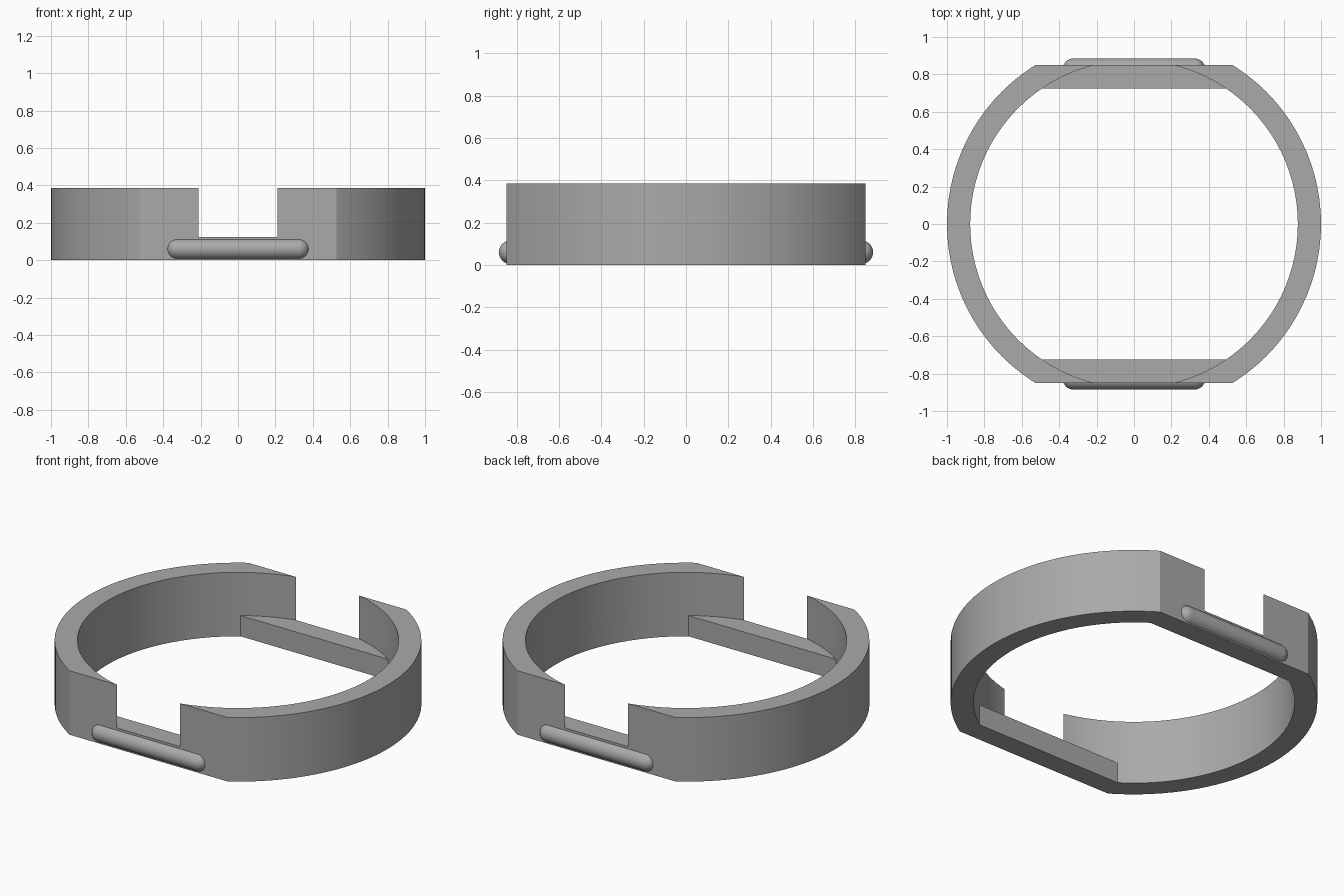
import bpy, bmesh, math
from mathutils import Matrix

cube = bpy.data.objects.get("Cube")
if cube:
    bpy.data.objects.remove(cube, do_unlink=True)

OUTER, INNER = 1.0, 0.876
FLAT, LEDGE = 0.85, 0.725          # half depths of the outer flats and inner ledges
HEIGHT, LEDGE_TOP = 0.385, 0.125
SEGMENTS = 96

grey = bpy.data.materials.new("plain grey")
grey.use_nodes = True
grey.diffuse_color = (0.4, 0.4, 0.4, 1)
grey.node_tree.nodes["Principled BSDF"].inputs["Base Color"].default_value = (0.4, 0.4, 0.4, 1)


def outline(radius, half_depth, clipped=True):
    """Circle with extra points where it meets y = +-half_depth, optionally cut flat there."""
    end = math.asin(half_depth / radius)
    angles = [math.tau * i / SEGMENTS for i in range(SEGMENTS)]
    if clipped:
        angles = [a for a in angles if abs(math.sin(a)) < math.sin(end) - 0.002]
    angles += [end, math.pi - end, math.pi + end, math.tau - end]
    return [(radius * math.cos(a), radius * math.sin(a)) for a in sorted(angles)]


def make_object(name, bm):
    mesh = bpy.data.meshes.new(name)
    bmesh.ops.recalc_face_normals(bm, faces=bm.faces)
    bm.to_mesh(mesh)
    bm.free()
    mesh.materials.append(grey)
    obj = bpy.data.objects.new(name, mesh)
    bpy.context.collection.objects.link(obj)
    return obj


def prism(name, points, bottom, top):
    bm = bmesh.new()
    face = bm.faces.new([bm.verts.new((x, y, bottom)) for x, y in points])
    new = bmesh.ops.extrude_face_region(bm, geom=[face])["geom"]
    verts = [v for v in new if isinstance(v, bmesh.types.BMVert)]
    bmesh.ops.translate(bm, verts=verts, vec=(0, 0, top - bottom))
    return make_object(name, bm)


def activate(obj):
    bpy.ops.object.select_all(action='DESELECT')
    obj.select_set(True)
    bpy.context.view_layer.objects.active = obj


def carve(obj, cutter):
    cutter.hide_render = True
    activate(obj)
    mod = obj.modifiers.new("carve", 'BOOLEAN')
    mod.operation, mod.solver, mod.object = 'DIFFERENCE', 'EXACT', cutter
    bpy.ops.object.modifier_apply(modifier=mod.name)
    bpy.data.objects.remove(cutter, do_unlink=True)


# Ring body: the round bore breaks through the flats above the ledges
ring = prism("ring_body", outline(OUTER, FLAT), 0, HEIGHT)
carve(ring, prism("upper_bore", outline(INNER, LEDGE, False), LEDGE_TOP, 0.5))
carve(ring, prism("lower_bore", outline(INNER, LEDGE), -0.1, 0.2))
activate(ring)
bpy.ops.object.shade_smooth_by_angle(angle=math.radians(20))


# Rounded bars half sunk into the front and back flats
def capsule(name, y):
    radius, half_length = 0.055, 0.38
    bm = bmesh.new()
    bmesh.ops.create_uvsphere(bm, u_segments=32, v_segments=16, radius=radius)
    middle = [e for e in bm.edges if all(abs(v.co.z) < 0.001 for v in e.verts)]
    # Split the sphere at its equator and bridge the halves into a long bar
    bmesh.ops.split_edges(bm, edges=middle)
    for f in bm.faces:
        f.tag = f.calc_center_median().z > 0
    for v in bm.verts:
        v.co.z += (half_length - radius) * (1 if v.link_faces[0].tag else -1)
    bmesh.ops.bridge_loops(bm, edges=[e for e in bm.edges if e.is_boundary])
    bmesh.ops.rotate(bm, verts=bm.verts, matrix=Matrix.Rotation(math.pi / 2, 3, 'Y'))
    bmesh.ops.translate(bm, verts=bm.verts, vec=(0, y, 0.06))
    bar = make_object(name, bm)
    activate(bar)
    bpy.ops.object.shade_smooth_by_angle(angle=math.radians(40))


capsule("front_bar", -0.83)
capsule("back_bar", 0.83)
